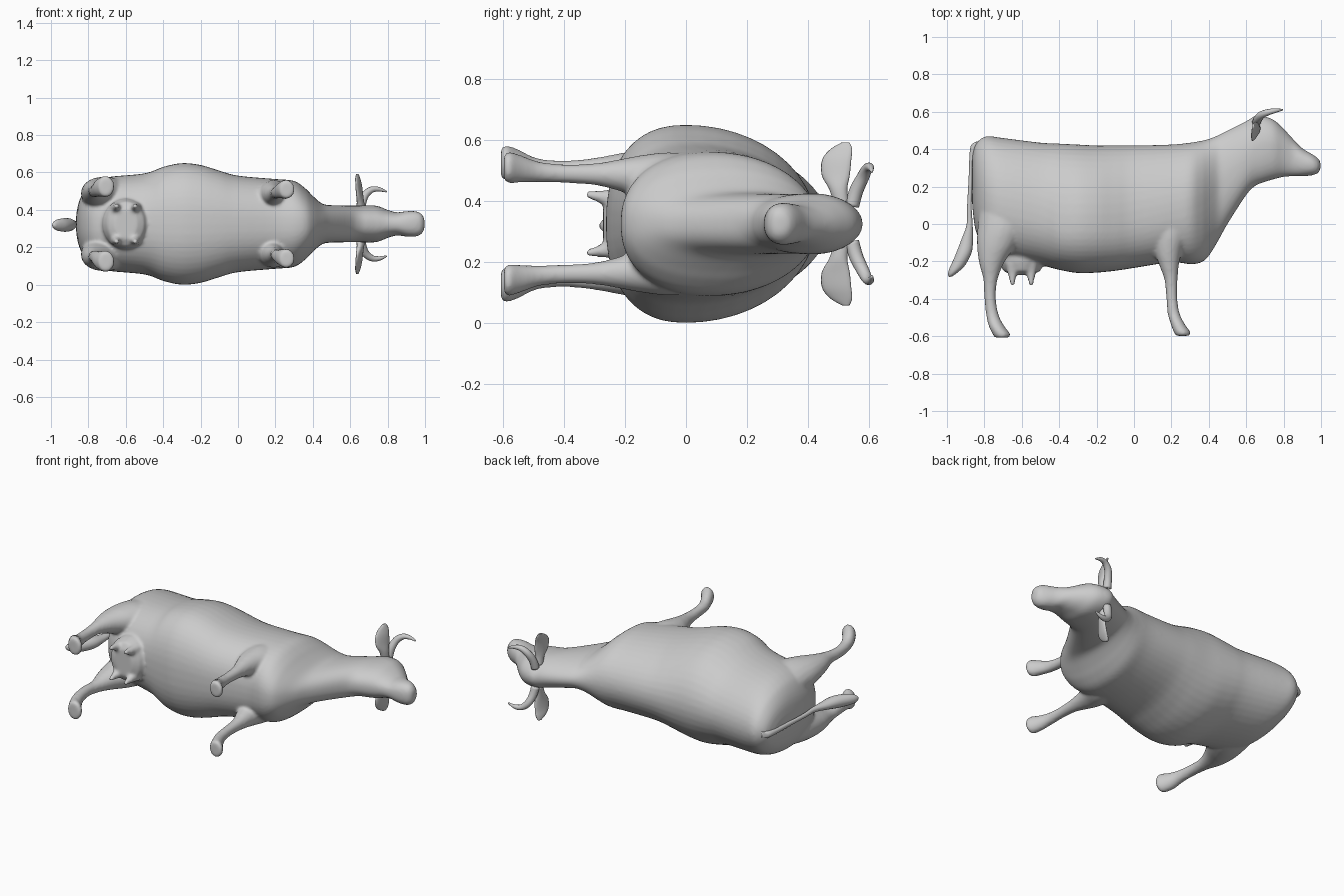
import bpy, bmesh, math
from mathutils import Vector

MID = 0.325  # height of the animal's symmetry plane (it lies on its side)
hide = bpy.data.materials.new("hide grey")
hide.diffuse_color = (0.6, 0.6, 0.6, 1)


def spline(rows, n):
    """Catmull-Rom interpolation of table rows, n steps per span."""
    out = []
    for i in range(len(rows) - 1):
        p = [rows[max(i - 1, 0)], rows[i], rows[i + 1], rows[min(i + 2, len(rows) - 1)]]
        for k in range(n):
            t = k / n
            out.append([0.5 * (2 * b + (c - a) * t + (2 * a - 5 * b + 4 * c - d) * t * t
                               + (3 * b - a - 3 * c + d) * t ** 3) for a, b, c, d in zip(*p)])
    return out + [list(rows[-1])]


def loft(name, rings):
    """Closed skin over a list of equal-length rings."""
    bm = bmesh.new()
    vs = [[bm.verts.new(p) for p in r] for r in rings]
    n = len(rings[0])
    for a, b in zip(vs, vs[1:]):
        for j in range(n):
            bm.faces.new((a[j], a[(j + 1) % n], b[(j + 1) % n], b[j]))
    bm.faces.new(vs[0])
    bm.faces.new(vs[-1])
    bmesh.ops.recalc_face_normals(bm, faces=bm.faces)
    me = bpy.data.meshes.new(name)
    bm.to_mesh(me)
    bm.free()
    me.materials.append(hide)
    me.shade_smooth()
    ob = bpy.data.objects.new(name, me)
    bpy.context.collection.objects.link(ob)
    return ob


def ellipse(c, u, v, n=20):
    c, u, v = Vector(c), Vector(u), Vector(v)
    return [c + u * math.cos(2 * math.pi * k / n) + v * math.sin(2 * math.pi * k / n) for k in range(n)]


def body_ring(x, top, bot, hw, yc, n=48):
    """Egg-shaped section, widest at yc, fuller below than above."""
    pts = []
    for k in range(n):
        a = 2 * math.pi * k / n
        c, s = math.cos(a), math.sin(a)
        e = 1.0 if s > 0 else 0.85
        y = yc + (top - yc if s > 0 else yc - bot) * math.copysign(abs(s) ** e, s)
        pts.append(Vector((x, y, MID + hw * math.copysign(abs(c) ** e, c))))
    return pts


# Torso, neck and head: x, back line, belly line, half width, level of widest point
body = [
    (-.865, .36, .10, .05, .25), (-.85, .42, -.02, .12, .20), (-.82, .455, -.10, .18, .15),
    (-.78, .47, -.15, .22, .12), (-.70, .46, -.18, .25, .10), (-.50, .435, -.22, .27, .05),
    (-.40, .43, -.245, .305, 0), (-.30, .425, -.262, .325, 0), (-.20, .42, -.26, .315, 0),
    (-.10, .42, -.25, .285, 0), (0, .42, -.235, .258, .02), (.20, .425, -.205, .24, .07),
    (.30, .435, -.215, .23, .10), (.36, .445, -.205, .19, .12), (.40, .455, -.17, .15, .15),
    (.45, .475, -.09, .108, .20), (.50, .50, 0, .10, .25), (.60, .55, .155, .098, .35),
    (.65, .58, .205, .098, .40), (.70, .575, .225, .10, .42), (.75, .555, .24, .095, .42),
    (.80, .51, .252, .075, .40), (.85, .455, .255, .062, .36), (.90, .405, .255, .068, .33),
    (.95, .375, .26, .068, .32), (.98, .355, .27, .055, .31), (.997, .335, .29, .03, .31)]
parts = [loft("body", [body_ring(*r) for r in spline(body, 4)])]

# Legs: y, rear x, front x, distance from the middle, half thickness
hind = [(.15, -.82, -.58, .13, .09), (0, -.835, -.57, .15, .10), (-.10, -.84, -.62, .165, .085),
        (-.20, -.83, -.69, .175, .06), (-.30, -.805, -.73, .18, .037), (-.40, -.80, -.738, .175, .033),
        (-.49, -.79, -.722, .18, .036), (-.55, -.775, -.69, .195, .05), (-.59, -.755, -.66, .20, .058),
        (-.608, -.745, -.67, .20, .05)]
fore = [(.10, .08, .30, .12, .10), (-.05, .09, .29, .14, .095), (-.15, .11, .255, .155, .07),
        (-.22, .135, .24, .16, .052), (-.30, .163, .233, .163, .036), (-.40, .173, .232, .165, .031),
        (-.48, .18, .245, .17, .034), (-.54, .198, .275, .18, .045), (-.58, .213, .303, .185, .052),
        (-.598, .225, .295, .185, .044)]
for s in (1, -1):
    for name, table in (("hind_leg", hind), ("front_leg", fore)):
        parts.append(loft(name, [ellipse(((a + b) / 2, y, MID + s * w), ((b - a) / 2, 0, 0), (0, 0, t))
                                 for y, a, b, w, t in spline(table, 4)]))
    # Teats
    for x in (-.65, -.55):
        parts.append(loft("teat", [ellipse((x, y, MID + s * w), (r, 0, 0), (0, 0, r), 12)
                                   for y, w, r in ((-.21, .08, .04), (-.265, .085, .026),
                                                   (-.30, .092, .017), (-.328, .096, .012))]))
# Udder
parts.append(loft("udder", [ellipse((-.60, y, MID), (a, 0, 0), (0, 0, b), 24)
                            for y, a, b in ((-.12, .13, .14), (-.20, .125, .135), (-.25, .10, .12),
                                            (-.272, .06, .08))]))

# Fuse the parts into one continuous hide
bpy.ops.object.select_all(action='DESELECT')
for p in parts:
    p.select_set(True)
bpy.context.view_layer.objects.active = parts[0]
bpy.ops.object.join()
cow = bpy.context.object
cow.name = "body"
rm = cow.modifiers.new("fuse", 'REMESH')
rm.mode = 'VOXEL'
rm.voxel_size = 0.009
rm.use_smooth_shade = True
sm = cow.modifiers.new("soften", 'SMOOTH')
sm.factor = 0.5
sm.iterations = 8

for s, side in ((1, "left"), (-1, "right")):
    # Ears: distance from the middle, x, y, half breadth, half thickness
    ear = [(.07, .655, .51, .025, .02), (.115, .655, .50, .03, .018), (.16, .65, .492, .046, .013),
           (.21, .645, .495, .048, .01), (.245, .64, .51, .036, .008), (.268, .638, .525, .012, .005)]
    loft(side + "_ear", [ellipse((x, y, MID + s * w), (.3 * b, b, 0), (t, -.3 * t, 0), 16)
                         for w, x, y, b, t in spline(ear, 4)])
    # Horns: x, y, distance from the middle, radius
    horn = [(.655, .545, .06, .024), (.662, .56, .11, .023), (.68, .582, .155, .021),
            (.715, .597, .183, .017), (.755, .606, .185, .012), (.795, .611, .172, .004)]
    path = spline(horn, 4)
    rings = []
    for i, (x, y, w, r) in enumerate(path):
        a, b = path[max(i - 1, 0)], path[min(i + 1, len(path) - 1)]
        d = Vector((b[0] - a[0], b[1] - a[1], s * (b[2] - a[2]))).normalized()
        u = d.cross(Vector((0, 1, 0))).normalized()
        rings.append(ellipse((x, y, MID + s * w), u * r, d.cross(u) * r, 12))
    loft(side + "_horn", rings)

# Tail with tuft: x, y, half breadth along x, half thickness, sideways drift
tail = [(-.825, .445, .02, .02, 0), (-.85, .425, .022, .02, 0), (-.866, .36, .014, .016, 0),
        (-.872, .25, .012, .014, 0), (-.88, .10, .012, .013, 0), (-.879, 0, .016, .016, 0),
        (-.893, -.08, .032, .024, -.003), (-.912, -.16, .045, .036, -.005),
        (-.945, -.23, .043, .034, -.006), (-.968, -.265, .026, .024, -.006),
        (-.98, -.282, .008, .008, -.006)]
loft("tail", [ellipse((x, y, MID + d), (a, .25 * a, 0), (0, 0, t), 16)
              for x, y, a, t, d in spline(tail, 4)])
